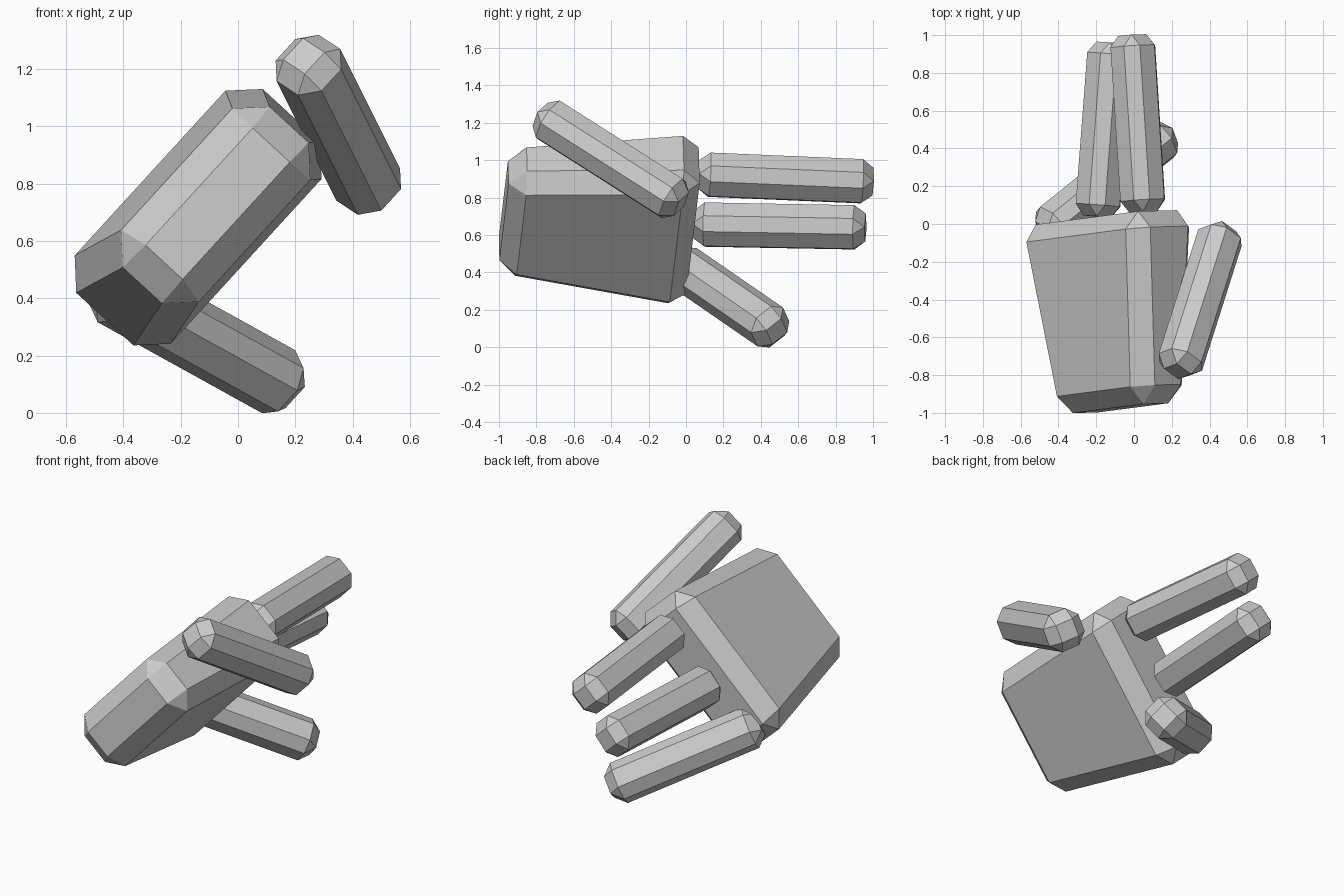
import bpy, bmesh
from mathutils import Vector

if "Cube" in bpy.data.objects:
    bpy.data.objects.remove(bpy.data.objects["Cube"])

# Direction of the palm's thickness; every part is rolled to match it
PALM_NORMAL = Vector((-0.738, 0.0, 0.675))


def bar(name, start, end, size_start, size_end, bevel):
    """Chamfered, optionally tapered box running from start to end."""
    start, end = Vector(start), Vector(end)
    axis = (end - start).normalized()
    thick = (PALM_NORMAL - axis * PALM_NORMAL.dot(axis)).normalized()
    wide = axis.cross(thick)
    bm = bmesh.new()
    bmesh.ops.create_cube(bm, size=1)
    for v in bm.verts:
        at_end = v.co.y > 0
        w, t = size_end if at_end else size_start
        base = end if at_end else start
        v.co = base + wide * v.co.x * w + thick * v.co.z * t
    bm.normal_update()
    bmesh.ops.bevel(bm, geom=bm.edges[:], offset=bevel, segments=1,
                    profile=0.5, affect='EDGES', offset_type='OFFSET')
    bmesh.ops.recalc_face_normals(bm, faces=bm.faces[:])
    mesh = bpy.data.meshes.new(name)
    bm.to_mesh(mesh)
    bm.free()
    obj = bpy.data.objects.new(name, mesh)
    bpy.context.collection.objects.link(obj)
    return obj


# Palm, narrowing towards the wrist
bar("palm", (-0.071, -0.975, 0.73), (-0.146, 0.035, 0.678),
    (0.74, 0.36), (0.99, 0.465), 0.092)

# Three fingers and the thumb
digits = {
    "upper_finger": ((0.05, 0.065, 0.925), (-0.01, 1.0, 0.885)),
    "middle_finger": ((-0.195, 0.04, 0.657), (-0.125, 0.96, 0.64)),
    "lower_finger": ((-0.475, -0.045, 0.45), (0.185, 0.485, 0.085)),
    "thumb": ((0.23, -0.78, 1.245), (0.47, -0.025, 0.765)),
}
for name, (start, end) in digits.items():
    bar(name, start, end, (0.225, 0.225), (0.225, 0.225), 0.06)
